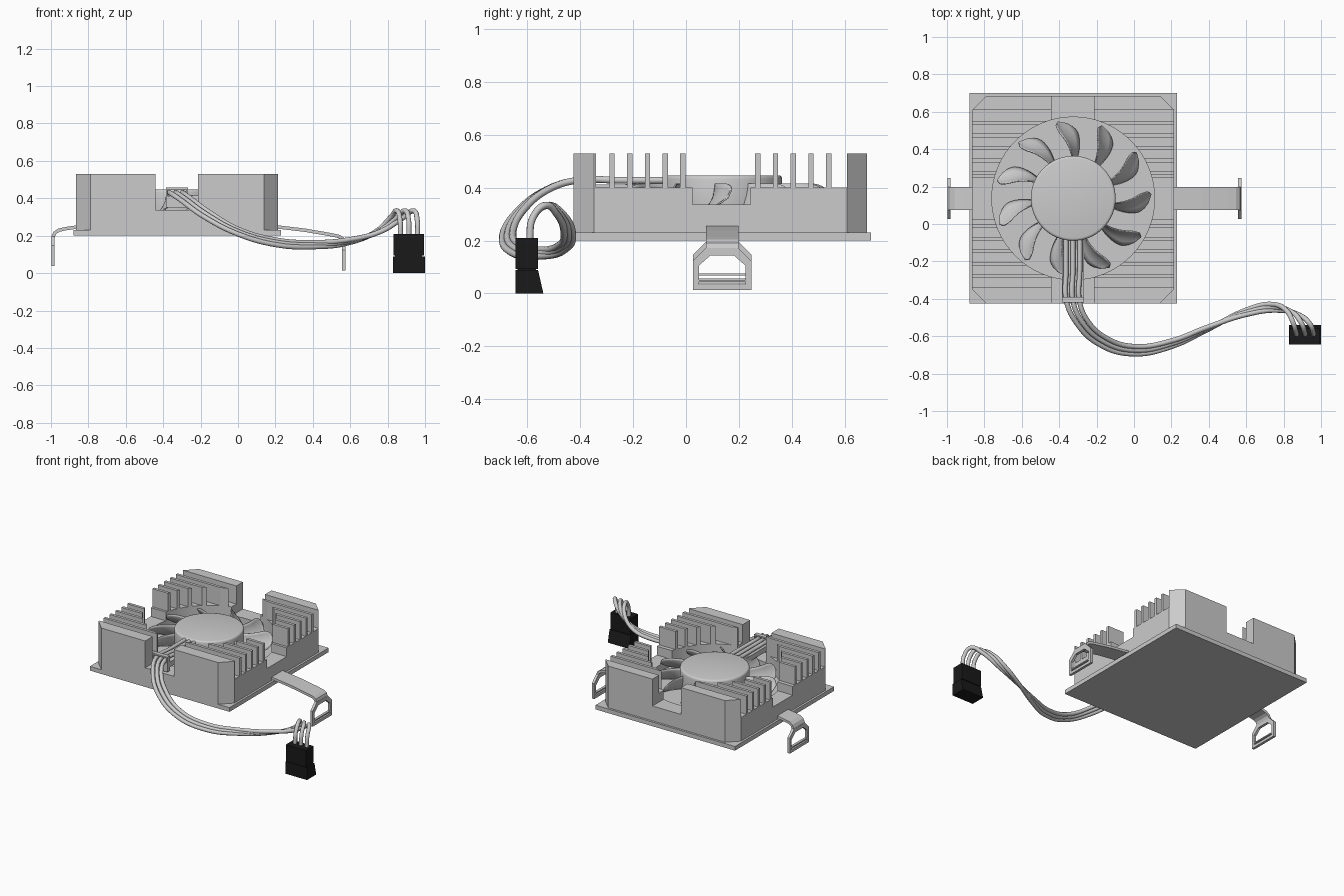
import bpy, bmesh, math
from mathutils import Vector

if "Cube" in bpy.data.objects:
    bpy.data.objects.remove(bpy.data.objects["Cube"])

CX, CY = -0.325, 0.137   # fan axis


def make(name, bm, smooth=None):
    bmesh.ops.recalc_face_normals(bm, faces=bm.faces)
    me = bpy.data.meshes.new(name)
    bm.to_mesh(me)
    bm.free()
    ob = bpy.data.objects.new(name, me)
    bpy.context.collection.objects.link(ob)
    if smooth:
        activate(ob)
        bpy.ops.object.shade_smooth_by_angle(angle=math.radians(smooth))
    return ob


def activate(ob):
    bpy.ops.object.select_all(action='DESELECT')
    bpy.context.view_layer.objects.active = ob
    ob.select_set(True)


def add_box(bm, x0, x1, y0, y1, z0, z1):
    vs = bmesh.ops.create_cube(bm, size=1)['verts']
    for v in vs:
        v.co = Vector((x0 + (v.co.x + .5) * (x1 - x0), y0 + (v.co.y + .5) * (y1 - y0),
                       z0 + (v.co.z + .5) * (z1 - z0)))


def boxes(name, *dims):
    bm = bmesh.new()
    for d in dims:
        add_box(bm, *d)
    return make(name, bm)


def add_prism(bm, a, b):
    # closed solid between two matching point loops
    va, vb = [bm.verts.new(p) for p in a], [bm.verts.new(p) for p in b]
    bm.faces.new(va)
    bm.faces.new(vb[::-1])
    for i in range(len(va)):
        j = (i + 1) % len(va)
        bm.faces.new((va[i], va[j], vb[j], vb[i]))


def cylinder(name, r, z0, z1, seg=64):
    bm = bmesh.new()
    ring = [(CX + r * math.cos(math.tau * i / seg), CY + r * math.sin(math.tau * i / seg))
            for i in range(seg)]
    add_prism(bm, [(x, y, z0) for x, y in ring], [(x, y, z1) for x, y in ring])
    return make(name, bm)


def cut(ob, cutter):
    m = ob.modifiers.new("cut", 'BOOLEAN')
    m.operation, m.solver, m.object = 'DIFFERENCE', 'EXACT', cutter
    activate(ob)
    bpy.ops.object.modifier_apply(modifier=m.name)
    bpy.data.objects.remove(cutter)


# base plate
boxes("base_plate", (-.88, .23, -.425, .70, .20, .23))

# heatsink block with chamfered corners
x0, x1, y0, y1, c = -.865, .215, -.425, .685, .076
outline = [(x0 + c, y0), (x1 - c, y0), (x1, y0 + c), (x1, y1 - c),
           (x1 - c, y1), (x0 + c, y1), (x0, y1 - c), (x0, y0 + c)]
bm = bmesh.new()
add_prism(bm, [(x, y, .23) for x, y in outline], [(x, y, .53) for x, y in outline])
sink = make("heatsink", bm)

# gaps between the fins, open middle, wire channels and fan well
fins = [-.28, -.213, -.146, -.079, -.012, .272, .339, .406, .473, .54]
edges = [-.34] + [e for f in fins for e in (f - .01, f + .01)] + [.61]
cut(sink, boxes("gap_cutter", *[(-1.2, .6, edges[i], edges[i + 1], .40, .7)
                                for i in range(0, len(edges), 2)]))
cut(sink, boxes("channel_cutter_y", (-.44, -.213, -.8, 1, .337, .72)))
cut(sink, boxes("channel_cutter_x", (-1.3, .7, .025, .245, .337, .74)))
cut(sink, cylinder("well_cutter", .435, .29, .76))
activate(sink)
bpy.ops.object.shade_smooth_by_angle(angle=math.radians(20))

# fan hub
hub = cylinder("fan_hub", .227, .29, .447)
bev = hub.modifiers.new("bevel", 'BEVEL')
bev.width, bev.segments, bev.limit_method = .014, 3, 'ANGLE'
activate(hub)
bpy.ops.object.modifier_apply(modifier="bevel")
bpy.ops.object.shade_smooth_by_angle(angle=math.radians(35))

# eleven steep, swept fan blades with rounded tips
bm = bmesh.new()
NS, NT = 12, 6
for k in range(11):
    grid = []
    for i in range(NS + 1):
        s = i / NS
        taper = math.sqrt(max(0, 1 - max(0, (s - .6) / .4) ** 2)) + .02
        wide = (.012 + .036 * min(1, s / .7)) * taper
        r = .215 + .203 * s
        row = []
        for j in range(NT + 1):
            t = 2 * j / NT - 1
            a = math.radians(88 + k * 360 / 11 + 13 * s * s)
            side = wide * (t + .35 * (1 - t * t))
            row.append(bm.verts.new((CX + r * math.cos(a) - side * math.sin(a),
                                     CY + r * math.sin(a) + side * math.cos(a),
                                     .362 + .052 * t * taper)))
        grid.append(row)
    for i in range(NS):
        for j in range(NT):
            bm.faces.new((grid[i][j], grid[i + 1][j], grid[i + 1][j + 1], grid[i][j + 1]))
blades = make("fan_blades", bm, 60)
sol = blades.modifiers.new("thickness", 'SOLIDIFY')
sol.thickness, sol.offset = .006, 0

# strut carrying the wires, and the wire retainer at its end
boxes("wire_strut", (-.385, -.268, -.40, -.08, .375, .412))
boxes("wire_retainer", (-.385, -.268, -.42, -.39, .35, .412),
      (-.385, -.268, -.42, -.39, .447, .457),
      (-.385, -.378, -.42, -.39, .412, .447), (-.275, -.268, -.42, -.39, .412, .447))


# spring clips: bent strap ending in an open frame
def clip(name, path, xf, bottom):
    bm = bmesh.new()
    th = .018
    pts = [Vector(p) for p in path]
    low = []
    for i, p in enumerate(pts):
        d = (pts[min(i + 1, len(pts) - 1)] - pts[max(i - 1, 0)]).normalized()
        n = Vector((-d.y, d.x))
        low.append(p - n * th if n.y > 0 or abs(n.y) < .01 and n.x * xf > 0 else p + n * th)
    for i in range(len(pts) - 1):
        q = [pts[i], pts[i + 1], low[i + 1], low[i]]
        add_prism(bm, [(p.x, CY - .062, p.y) for p in q], [(p.x, CY + .062, p.y) for p in q])
    outer = [(-.062, .158), (.062, .158), (.11, .11), (.11, 0), (-.11, 0), (-.11, .11)]
    inner = [(-.045, .13), (.045, .13), (.088, .092), (.088, .02), (-.088, .02), (-.088, .092)]
    xs = (xf, xf - math.copysign(th, xf))
    loops = [[bm.verts.new((x, CY + y, bottom + z)) for y, z in lp]
             for x in xs for lp in (outer, inner)]
    for i in range(6):
        j = (i + 1) % 6
        for a, b in ((0, 1), (1, 3), (3, 2), (2, 0)):
            bm.faces.new((loops[a][i], loops[a][j], loops[b][j], loops[b][i]))
    add_box(bm, min(xs), max(xs), CY - .09, CY + .09, bottom + .03, bottom + .038)
    make(name, bm, 35)


clip("clip_right", [(.20, .257), (.36, .238), (.50, .214), (.545, .204), (.566, .19),
                    (.575, .165)], .575, .013)
clip("clip_left", [(-.85, .257), (-.92, .247), (-.96, .238), (-.985, .222), (-.996, .20),
                   (-.998, .19)], -.998, .037)

# three wires from the hub to the plug: x, y, z and spacing between neighbours
route = [((-.327, -.08, .428), (.037, 0, 0)), ((-.327, -.25, .428), (.037, 0, 0)),
         ((-.327, -.41, .428), (.035, 0, 0)), ((-.28, -.52, .395), (.028, .008, .003)),
         ((-.17, -.625, .315), (.018, .018, .010)), ((0, -.675, .222), (.004, .020, .012)),
         ((.2, -.64, .165), (-.004, .014, .014)), ((.4, -.555, .152), (0, .006, .012)),
         ((.6, -.472, .172), (0, -.012, .008)), ((.75, -.445, .222), (.012, -.016, 0)),
         ((.85, -.475, .297), (.035, -.012, 0)), ((.895, -.53, .333), (.045, -.004, 0)),
         ((.912, -.58, .285), (.046, 0, 0)), ((.914, -.592, .20), (.046, 0, 0))]
for w in (-1, 0, 1):
    cu = bpy.data.curves.new("wire", 'CURVE')
    cu.dimensions, cu.bevel_depth, cu.bevel_resolution = '3D', .0135, 3
    cu.resolution_u, cu.use_fill_caps = 8, True
    sp = cu.splines.new('BEZIER')
    sp.bezier_points.add(len(route) - 1)
    for bp, (p, off) in zip(sp.bezier_points, route):
        bp.co = Vector(p) + w * Vector(off)
        bp.handle_left_type = bp.handle_right_type = 'AUTO'
    ob = bpy.data.objects.new("wire_%d" % (w + 2), cu)
    bpy.context.collection.objects.link(ob)
    activate(ob)
    bpy.ops.object.convert(target='MESH')
    bpy.ops.object.shade_smooth_by_angle(angle=math.radians(50))

# black plug: upper block and lower block with slanted back
black = bpy.data.materials.new("black_plastic")
black.diffuse_color = (.01, .01, .01, 1)
black.use_nodes = True
black.node_tree.nodes["Principled BSDF"].inputs["Base Color"].default_value = black.diffuse_color
bm = bmesh.new()
add_box(bm, .832, .994, -.645, -.56, .093, .21)
side = [(-.645, 0), (-.54, 0), (-.56, .088), (-.645, .088)]
add_prism(bm, [(.83, y, z) for y, z in side], [(1.0, y, z) for y, z in side])
add_box(bm, .84, .985, -.638, -.567, .08, .10)
plug = make("plug", bm)
plug.data.materials.append(black)
